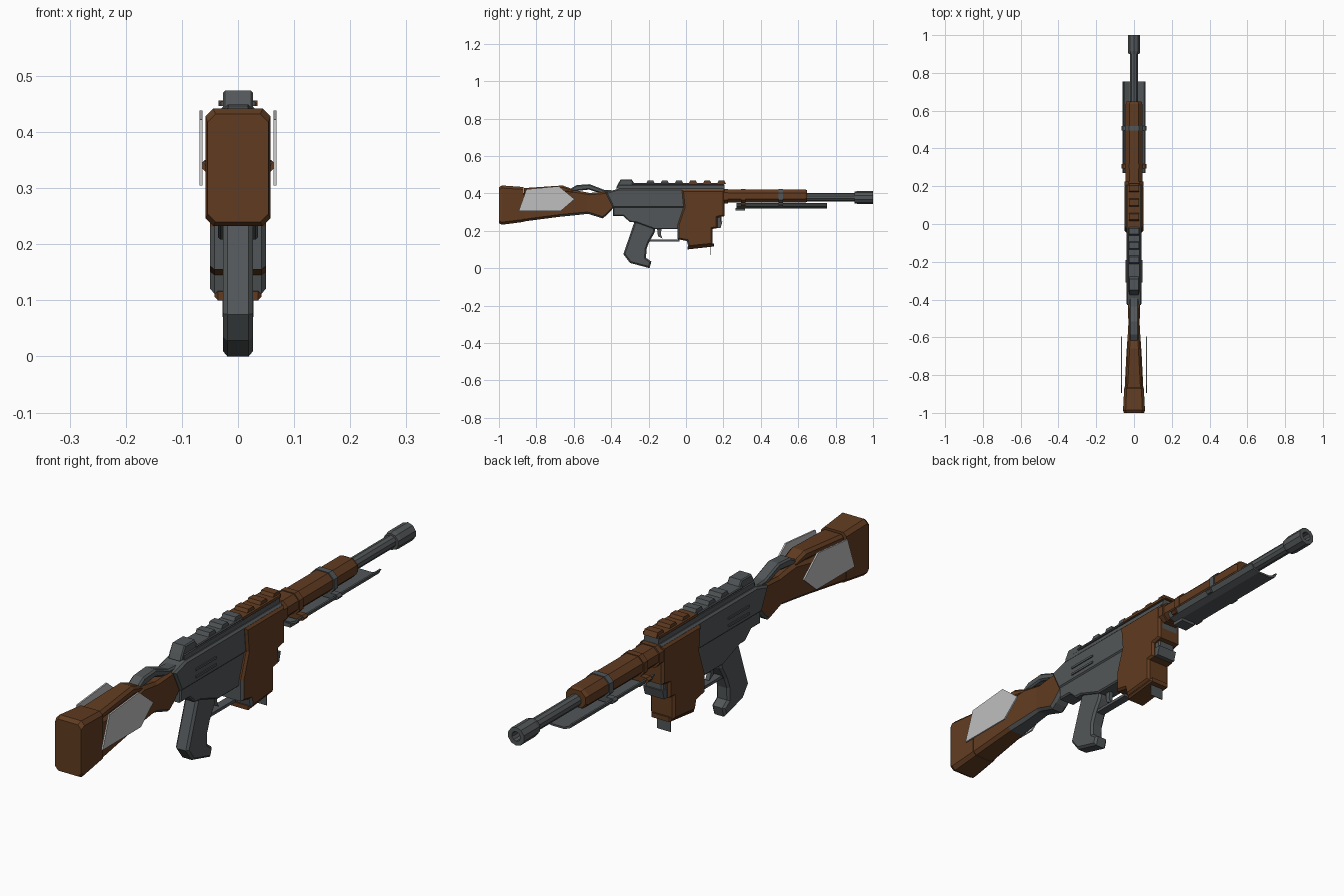
import bpy, bmesh, math

cube = bpy.data.objects.get("Cube")
if cube:
    bpy.data.objects.remove(cube)


def material(name, rgb):
    m = bpy.data.materials.new(name)
    m.use_nodes = True
    m.diffuse_color = (*rgb, 1)
    m.node_tree.nodes["Principled BSDF"].inputs["Base Color"].default_value = (*rgb, 1)
    return m


wood = material("brown wood", (0.12, 0.045, 0.015))
steel = material("grey steel", (0.085, 0.094, 0.098))
silver = material("light silver", (0.52, 0.52, 0.52))


def finish(bm, name, mat, other=None, rule=None):
    """Turn a bmesh into an object; faces that pass the rule take the other material."""
    bmesh.ops.recalc_face_normals(bm, faces=bm.faces)
    bm.normal_update()
    if rule:
        for f in bm.faces:
            f.material_index = int(rule(f))
    mesh = bpy.data.meshes.new(name)
    bm.to_mesh(mesh)
    bm.free()
    mesh.materials.append(mat)
    if other:
        mesh.materials.append(other)
    ob = bpy.data.objects.new(name, mesh)
    bpy.context.collection.objects.link(ob)
    return ob


def side_profile(name, points, half, mat, chamfer=0, centre=0, other=None, rule=None):
    """Extrude a (y, z) outline across x and chamfer its outer rims."""
    bm = bmesh.new()
    face = bm.faces.new([bm.verts.new((centre - half, y, z)) for y, z in points])
    new = bmesh.ops.extrude_face_region(bm, geom=[face])["geom"]
    bmesh.ops.translate(bm, vec=(2 * half, 0, 0),
                        verts=[v for v in new if isinstance(v, bmesh.types.BMVert)])
    bmesh.ops.recalc_face_normals(bm, faces=bm.faces)
    if chamfer:
        rims = [e for e in bm.edges if abs(e.verts[0].co.x - e.verts[1].co.x) < 1e-5]
        bmesh.ops.bevel(bm, geom=rims, offset=chamfer, segments=1, affect='EDGES')
    return finish(bm, name, mat, other, rule)


def box(name, half, y0, y1, z0, z1, mat, centre=0):
    return side_profile(name, [(y0, z0), (y1, z0), (y1, z1), (y0, z1)], half, mat, 0, centre)


def loft(name, stations, mat, other=None, rule=None):
    """Join chamfered rectangles given as (y, half width, bottom, top, chamfer)."""
    bm = bmesh.new()
    rings = []
    for y, w, lo, hi, c in stations:
        half = [(w - c, lo), (w, lo + c), (w, hi - c), (w - c, hi)]
        ring = half + [(-x, z) for x, z in reversed(half)]
        rings.append([bm.verts.new((x, y, z)) for x, z in ring])
    for a, b in zip(rings, rings[1:]):
        for i in range(8):
            j = (i + 1) % 8
            bm.faces.new((a[i], a[j], b[j], b[i]))
    bm.faces.new(rings[0])
    bm.faces.new(rings[-1])
    return finish(bm, name, mat, other, rule)


def lathe(name, profile, mat, height, sides=10):
    """Spin a (y, radius) profile around the bore axis."""
    bm = bmesh.new()
    verts = [bm.verts.new((0, y, height + r)) for y, r in profile]
    edges = [bm.edges.new(p) for p in zip(verts, verts[1:])]
    bmesh.ops.spin(bm, geom=verts + edges, cent=(0, 0, height), axis=(0, 1, 0),
                   angle=math.tau, steps=sides, use_merge=True)
    bmesh.ops.remove_doubles(bm, verts=bm.verts, dist=0.0005)
    return finish(bm, name, mat)


# Stock: butt block, tapering body, cheek rest, upper tang
loft("butt_block", [(-1.0, .054, .24, .432, .014), (-.985, .058, .232, .442, .014),
                    (-.87, .052, .247, .434, .013)], wood)
loft("stock_body", [(-.88, .050, .248, .402, .012), (-.68, .040, .274, .405, .012),
                    (-.60, .034, .282, .418, .012), (-.53, .030, .290, .405, .010),
                    (-.515, .030, .288, .402, .010), (-.447, .032, .266, .408, .010),
                    (-.425, .032, .282, .41, .010), (-.385, .032, .325, .37, .010)],
     wood, steel, lambda f: f.normal.z < -.4 and -.66 < f.calc_center_median().y < -.4)
loft("cheek_rest", [(-.865, .044, .395, .428, .010), (-.66, .033, .405, .442, .010),
                    (-.60, .028, .40, .420, .008)], wood)
side_profile("upper_tang", [(-.65, .405), (-.585, .444), (-.516, .449), (-.436, .418),
                            (-.37, .415), (-.37, .385), (-.44, .395), (-.52, .42)],
             .024, steel, .006)
for side, centre in (("left", .066), ("right", -.066)):
    side_profile(side + "_stock_plate", [(-.895, .305), (-.853, .422), (-.68, .438),
                                         (-.596, .369), (-.67, .305)], .003, silver, 0, centre)

# Receiver: raised upper half over a slimmer lower half
side_profile("upper_receiver", [(-.43, .405), (-.36, .425), (.206, .425), (.206, .322),
                                (-.39, .322)], .041, steel, .007)
side_profile("lower_receiver", [(-.39, .33), (.19, .33), (.19, .24), (.0, .208), (-.168, .208),
                                (-.27, .245), (-.30, .246), (-.335, .278), (-.39, .278)],
             .036, steel, .005)
for s in (-1, 1):
    for z in (.347, .374):
        box("receiver_slot_rib", .003, -.31, -.19, z - .004, z + .004, steel, s * .042)

# Top rail with teeth and rear sight
loft("rail_base", [(-.36, .030, .415, .447, .005), (.205, .030, .415, .447, .005)], steel)
side_profile("rail_flange", [(-.29, .446), (-.29, .454), (.2, .454), (.2, .446)], .033, steel, .003,
             other=wood, rule=lambda f: False)
box("front_rail_flange", .0345, -.02, .204, .446, .456, wood)
side_profile("rear_sight", [(-.375, .425), (-.365, .447), (-.35, .474), (-.29, .474),
                            (-.275, .45), (-.275, .425)], .027, steel, .004)
for i in range(6):
    y = -.19 + i * .076
    side_profile("rail_tooth", [(y - .024, .45), (y - .015, .468), (y + .015, .468),
                                (y + .024, .45)], .027, wood if y > -.02 else steel)

# Magazine well, floor plate, catch and feed tab
side_profile("magazine_well", [(-.022, .418), (.206, .418), (.206, .278), (.168, .27),
                               (.168, .214), (.142, .21), (.142, .125), (.013, .112),
                               (.005, .145), (-.045, .155), (-.045, .232), (-.013, .326)],
             .050, wood, .008, other=steel,
             rule=lambda f: f.normal.y < -.6 and f.calc_center_median().z < .24)
side_profile("magazine_floor", [(.008, .10), (.008, .116), (.15, .133), (.15, .116)],
             .042, wood, .006)
side_profile("magazine_catch", [(.15, .215), (.185, .215), (.195, .25), (.15, .25)], .04, steel)
box("feed_tab", .028, .128, .131, .07, .13, steel)

# Grip, trigger and guard
side_profile("grip", [(-.275, .25), (-.335, .075), (-.30, .028), (-.195, 0), (-.185, .035),
                      (-.213, .055), (-.212, .10), (-.197, .14), (-.168, .19), (-.16, .235)],
             .027, steel, .008)
side_profile("trigger", [(-.155, .215), (-.13, .215), (-.135, .18), (-.125, .158),
                         (-.15, .17)], .008, steel)
box("trigger_guard", .016, -.2, -.035, .143, .154, steel)

# Barrel, muzzle and handguard
lathe("barrel", [(.2, 0), (.2, .023), (.91, .023), (.91, 0)], steel, .379)
lathe("muzzle", [(.9, .01), (.9, .031), (.915, .034), (1.0, .034), (1.0, .018),
                 (.93, .018), (.93, 0)], steel, .378)
loft("handguard", [(.2, .044, .35, .421, .02), (.635, .044, .35, .421, .02),
                   (.648, .040, .354, .417, .019)], wood)
loft("handguard_collar", [(.2, .049, .345, .424, .02), (.225, .049, .345, .424, .02)], wood)

# Open tray under the handguard, folded upward along both sides
bm = bmesh.new()
outline = [(-.062, .347), (-.052, .329), (-.028, .319), (.028, .319), (.052, .329), (.062, .347),
           (.055, .347), (.047, .335), (.026, .326), (-.026, .326), (-.047, .335), (-.055, .347)]
ends = [[bm.verts.new((x, y, z)) for x, z in outline] for y in (.27, .755)]
for i in range(12):
    j = (i + 1) % 12
    bm.faces.new((ends[0][i], ends[0][j], ends[1][j], ends[1][i]))
for ring in ends:
    for i in range(5):
        bm.faces.new((ring[i], ring[i + 1], ring[10 - i], ring[11 - i]))
finish(bm, "lower_tray", steel)

# Straps holding the tray
for name, y, mat in (("front", .507, steel), ("rear", .305, wood)):
    loft(name + "_strap", [(y - .012, .048, .343, .424, .021),
                           (y + .012, .048, .343, .424, .021)], mat)
    loft(name + "_strap_ears", [(y - .012, .067, .33, .35, .008),
                                (y + .012, .067, .33, .35, .008)], mat)
box("tray_bracket", .03, .265, .315, .308, .322, steel)
